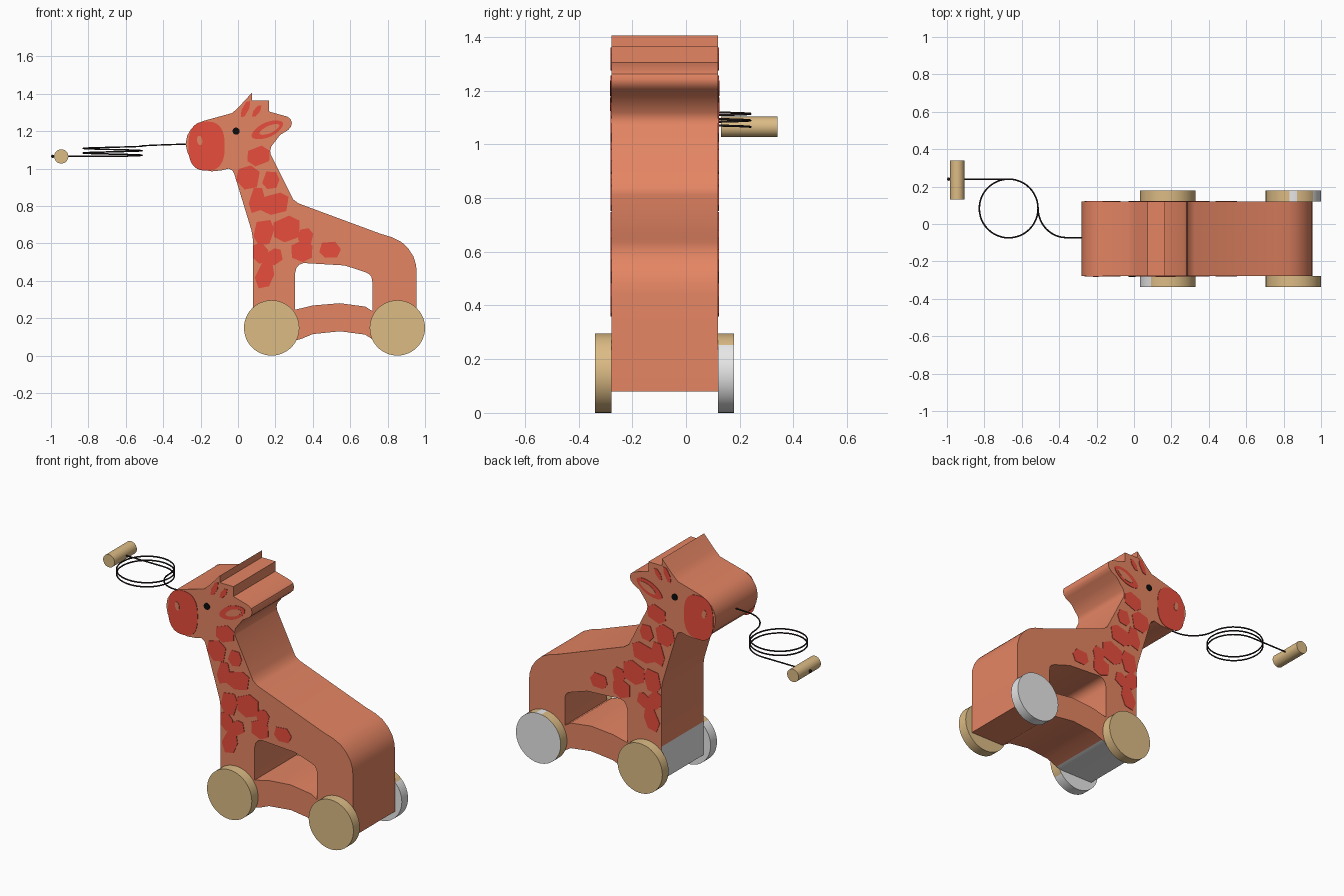
import bpy, bmesh, math, random
from mathutils import Vector

if "Cube" in bpy.data.objects:
    bpy.data.objects.remove(bpy.data.objects["Cube"])

random.seed(4)
Y0, Y1 = -0.278, 0.119          # right and left cheeks of the wooden body


def material(name, rgb):
    m = bpy.data.materials.new(name)
    m.diffuse_color = (*rgb, 1)
    m.use_nodes = True
    m.node_tree.nodes["Principled BSDF"].inputs["Base Color"].default_value = m.diffuse_color
    return m


ORANGE = material("orange_wood", (0.78, 0.235, 0.125))
RED = material("red_paint", (0.80, 0.075, 0.048))
TAN = material("pale_wood", (0.72, 0.50, 0.235))
GREY = material("bare_grey", (0.80, 0.80, 0.80))
BLACK = material("black_paint", (0.004, 0.004, 0.004))
CORD = material("dark_cord", (0.02, 0.012, 0.012))


def finish(name, bm, *mats):
    bmesh.ops.recalc_face_normals(bm, faces=bm.faces)
    me = bpy.data.meshes.new(name)
    bm.to_mesh(me)
    bm.free()
    for m in mats:
        me.materials.append(m)
    ob = bpy.data.objects.new(name, me)
    bpy.context.collection.objects.link(ob)
    bpy.ops.object.select_all(action='DESELECT')
    ob.select_set(True)
    bpy.context.view_layer.objects.active = ob
    bpy.ops.object.shade_smooth_by_angle(angle=math.radians(32))
    return ob


# Body: side profile with a window between the legs, extruded across y
outer = [(.08, .08), (.08, .28), (.08, .62), (.072, .67), (-.018, .965), (-.028, .988),
         (-.05, 1.0), (-.09, .99), (-.14, .985), (-.18, .992), (-.215, 1.012),
         (-.248, 1.046), (-.27, 1.085), (-.28, 1.13), (-.272, 1.175), (-.252, 1.21),
         (-.225, 1.235), (-.187, 1.254), (-.03, 1.297), (.01, 1.335), (.075, 1.406),
         (.075, 1.364), (.165, 1.364), (.165, 1.305), (.265, 1.277), (.282, 1.263),
         (.288, 1.243), (.283, 1.223), (.268, 1.206), (.225, 1.18), (.178, 1.118),
         (.172, 1.095), (.175, 1.075), (.28, .865), (.295, .835), (.325, .813),
         (.76, .652), (.825, .632), (.872, .609), (.91, .573), (.938, .53),
         (.952, .485), (.955, .44), (.955, .08), (.73, .08), (.68, .112), (.545, .13),
         (.40, .115), (.335, .088), (.30, .08)]
window = [(.305, .245), (.305, .44), (.312, .468), (.327, .486), (.35, .495), (.57, .482),
          (.675, .448), (.7, .437), (.714, .42), (.718, .395), (.718, .238),
          (.68, .262), (.545, .28), (.40, .268)]
bm = bmesh.new()
edges = []
for loop in (outer, window):
    vs = [bm.verts.new((x, Y0, z)) for x, z in loop]
    edges += [bm.edges.new((vs[i - 1], vs[i])) for i in range(len(vs))]
bmesh.ops.triangle_fill(bm, edges=edges, use_beauty=True, normal=(0, -1, 0))
ext = bmesh.ops.extrude_face_region(bm, geom=bm.faces[:])
for v in ext["geom"]:
    if isinstance(v, bmesh.types.BMVert):
        v.co.y = Y1
bm.normal_update()
for f in bm.faces:               # bare foot between the front wheels
    c = f.calc_center_median()
    if abs(f.normal.y) < .5 and c.x < .32 and c.z < .2:
        f.material_index = 1
finish("body", bm, ORANGE, GREY)


# Painted marks: thin plates on both cheeks of the body
def plates(name, outlines, mat, lift=.003):
    bm = bmesh.new()
    for pts in outlines:
        for y, s in ((Y0, -1), (Y1, 1)):
            inner = [bm.verts.new((x, y + s * .0003, z)) for x, z in pts]
            top = [bm.verts.new((x, y + s * lift, z)) for x, z in pts]
            bm.faces.new(top)
            for i in range(len(pts)):
                bm.faces.new((inner[i - 1], inner[i], top[i], top[i - 1]))
    return finish(name, bm, mat)


def oval(cx, cz, a, b, tilt=0, n=32, power=2, jitter=0):
    out, t = [], math.radians(tilt)
    for i in range(n):
        ang = math.tau * (i + .25 + random.uniform(-jitter, jitter)) / n
        c, s = math.cos(ang), math.sin(ang)
        u = a * math.copysign(abs(c) ** (2 / power), c)
        v = b * math.copysign(abs(s) ** (2 / power), s)
        out.append((cx + u * math.cos(t) - v * math.sin(t),
                    cz + u * math.sin(t) + v * math.cos(t)))
    return out


# x, z, half width, half height, tilt
spots = [(.11, 1.067, .062, .05, 15), (.055, .952, .062, .062, 0), (.175, .938, .043, .048, -10),
         (.098, .832, .036, .07, -12), (.195, .812, .08, .055, 8), (.138, .66, .052, .07, -8),
         (.262, .677, .075, .066, 10), (.362, .634, .04, .046, 0), (.12, .548, .042, .055, 10),
         (.19, .527, .052, .04, 25), (.342, .558, .06, .054, 15), (.492, .566, .055, .045, -5),
         (.143, .432, .046, .075, -18)]
plates("neck_spots", [oval(x, z, a * 1.06, b * 1.06, t, 6, 2.4, .16) for x, z, a, b, t in spots], RED)
plates("horn_stripes", [oval(.04, 1.318, .018, .052, -25, 6),
                        oval(.1, 1.307, .016, .04, -35, 6)], RED)
plates("muzzle_patch", [oval(-.168, 1.12, .097, .131, 0, 40, 2.6)], RED)
plates("nostril", [oval(-.205, 1.15, .014, .026, 10, 16)], ORANGE, .005)
plates("ear_patch", [oval(.157, 1.207, .092, .04, 24, 20, 1.8)], RED)
plates("ear_inner", [oval(.168, 1.209, .058, .02, 24, 20, 1.8)], ORANGE, .005)
plates("eye", [oval(-.01, 1.2, .019, .019, 0, 24)], BLACK, .005)


# Cylinder lying along y
def rod(name, x, z, r, y0, y1, n, rule=lambda c, nrm: 0):
    bm = bmesh.new()
    rings = [[bm.verts.new((x + r * math.cos(math.tau * i / n), y, z + r * math.sin(math.tau * i / n)))
              for i in range(n)] for y in (y0, y1)]
    for ring in rings:
        bm.faces.new(ring)
    for i in range(n):
        bm.faces.new((rings[0][i - 1], rings[0][i], rings[1][i], rings[1][i - 1]))
    bmesh.ops.recalc_face_normals(bm, faces=bm.faces)
    for f in bm.faces:
        f.material_index = rule(f.calc_center_median(), f.normal)
    return finish(name, bm, TAN, GREY)


# Wheels: two of them are partly unpainted
def rear_left_bare(c, n):
    return int(abs(n.y) > .5 or c.z < .06 or (c.x > .85 and c.z < .25) or abs(c.x - .85) < .012)


def front_right_bare(c, n):
    return int(n.y > .5 or (abs(n.y) < .5 and (c.x < .09 or c.z < .06)))


plain = lambda c, n: 0
for label, x, right, left in (("front", .18, front_right_bare, plain),
                              ("rear", .852, plain, rear_left_bare)):
    rod(label + "_wheel_right", x, .148, .148, -.338, Y0, 48, right)
    rod(label + "_wheel_left", x, .148, .148, Y1, .178, 48, left)

# Pull handle
rod("pull_handle", -.945, 1.065, .038, .13, .34, 32)

# Pull cord: straight from the nose, quarter turn, coil, then straight to the handle
path = [(-.25, -.073, 1.13), (-.3, -.073, 1.13)]
for i in range(13):
    a = -math.pi / 2 * (1 + i / 12)
    path.append((-.36 + .153 * math.cos(a), .083 + .156 * math.sin(a), 1.128 - .008 * i / 12))
for i in range(1, 109):
    a = math.tau * 2.25 * i / 108
    path.append((-.67 + .157 * math.cos(a), .083 + .157 * math.sin(a), 1.12 - .055 * i / 108))
path.append((-.995, .24, 1.065))
cu = bpy.data.curves.new("pull_cord", 'CURVE')
cu.dimensions = '3D'
cu.bevel_depth = .0042
cu.bevel_resolution = 1
cu.use_fill_caps = True
sp = cu.splines.new('POLY')
sp.points.add(len(path) - 1)
for p, co in zip(sp.points, path):
    p.co = (*co, 1)
cu.materials.append(CORD)
bpy.context.collection.objects.link(bpy.data.objects.new("pull_cord", cu))

# Knot behind the handle
bm = bmesh.new()
bmesh.ops.create_uvsphere(bm, u_segments=10, v_segments=6, radius=.009)
bmesh.ops.translate(bm, verts=bm.verts, vec=Vector((-.991, .24, 1.065)))
finish("cord_knot", bm, CORD)
